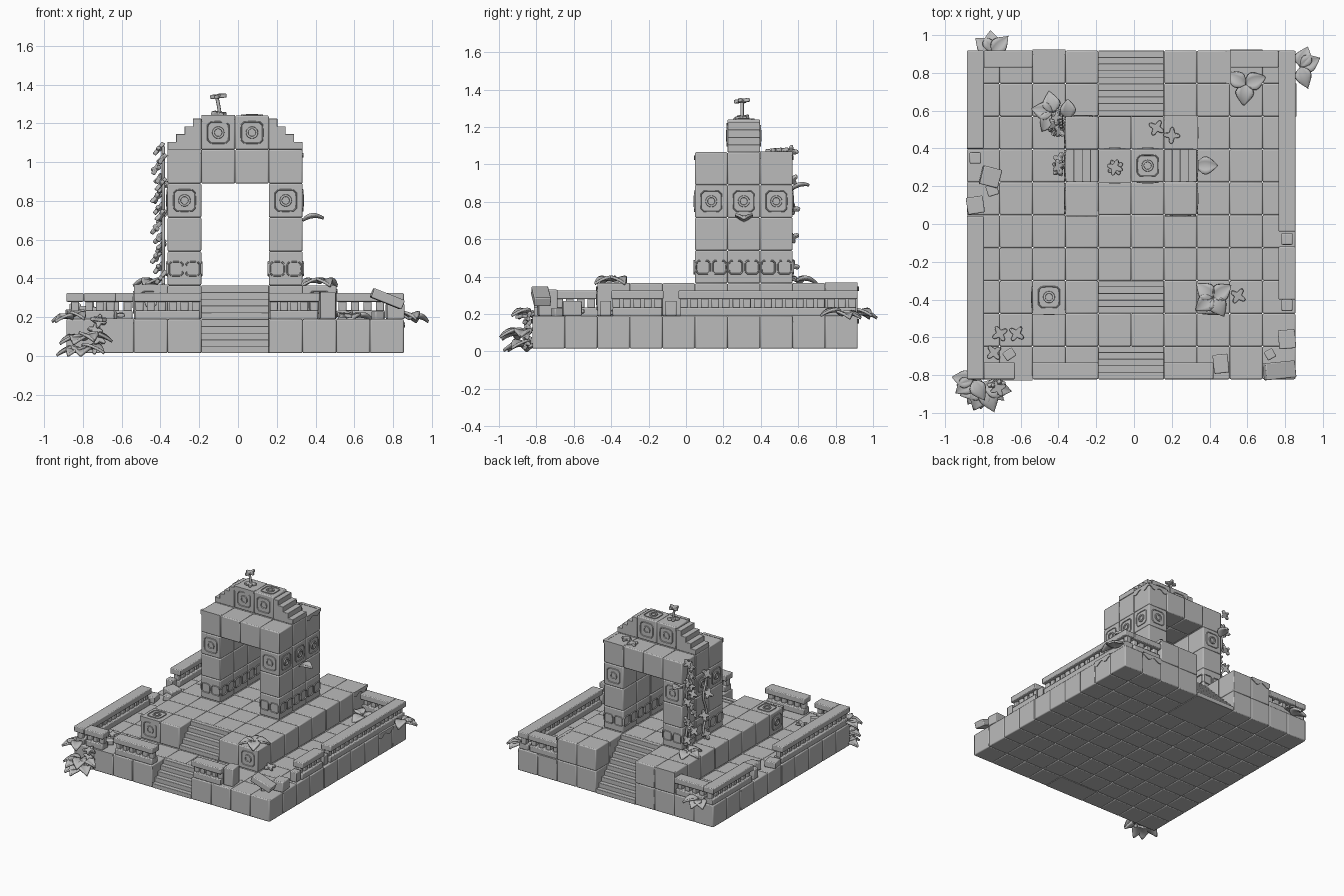
import bpy, bmesh, math, random
from mathutils import Matrix, Vector

random.seed(4)
cube = bpy.data.objects.get("Cube")
if cube:
    bpy.data.objects.remove(cube, do_unlink=True)

stone = bpy.data.materials.new("grey_stone")
stone.use_nodes = True
stone.diffuse_color = (0.5, 0.5, 0.5, 1)
stone.node_tree.nodes["Principled BSDF"].inputs["Base Color"].default_value = (0.5, 0.5, 0.5, 1)

# Block grid: cell (i, j, k) starts at gx(i), gy(j), gz(k)
S = 0.174
gx = lambda i: -0.885 + S * i
gy = lambda j: -0.822 + S * j
gz = lambda k: 0.015 + 0.175 * k


def finish(name, bm, bevel=0, thick=0):
    bmesh.ops.recalc_face_normals(bm, faces=bm.faces)
    me = bpy.data.meshes.new(name)
    bm.to_mesh(me)
    bm.free()
    me.materials.append(stone)
    ob = bpy.data.objects.new(name, me)
    bpy.context.collection.objects.link(ob)
    if thick:
        m = ob.modifiers.new("thickness", 'SOLIDIFY')
        m.thickness = thick
    if bevel:
        m = ob.modifiers.new("bevel", 'BEVEL')
        m.width, m.segments = bevel, 2
    bpy.ops.object.select_all(action='DESELECT')
    ob.select_set(True)
    bpy.context.view_layer.objects.active = ob
    bpy.ops.object.shade_smooth_by_angle(angle=math.radians(35))
    return ob


def box(bm, lo, hi):
    lo, hi = Vector(lo), Vector(hi)
    m = Matrix.Translation((lo + hi) / 2) @ Matrix.Diagonal((*(hi - lo), 1))
    bmesh.ops.create_cube(bm, size=1, matrix=m)


def blocks(name, cells):
    bm = bmesh.new()
    for i, j, k in cells:
        box(bm, (gx(i), gy(j), gz(k)), (gx(i + 1), gy(j + 1), gz(k + 1)))
    return finish(name, bm, 0.007)


def stairs(name, y0, y1, k, n):
    bm = bmesh.new()
    for s in range(n):
        a = y0 + (y1 - y0) * s / n
        box(bm, (gx(4), min(a, y1), gz(k)), (gx(6), max(a, y1), gz(k) + 0.035 * (s + 1)))
    finish(name, bm, 0.003)


def facing(loc, normal):
    up = 'Y'
    return Matrix.Translation(loc) @ Vector(normal).to_track_quat('Z', up).to_matrix().to_4x4()


def ring(bm, m, ro, ri, h, power, n=20):
    # Raised ring; a high power gives a rounded square
    rows = []
    for r, z in ((ro, -0.004), (ro * 0.94, h), (ri * 1.1, h), (ri, -0.004)):
        row = []
        for a in range(n):
            c, s = math.cos(math.tau * a / n), math.sin(math.tau * a / n)
            d = (abs(c) ** power + abs(s) ** power) ** (1 / power)
            row.append(bm.verts.new(m @ Vector((r * c / d, r * s / d, z))))
        rows.append(row)
    for p, q in zip(rows, rows[1:]):
        for a in range(n):
            bm.faces.new((p[a], p[(a + 1) % n], q[(a + 1) % n], q[a]))


# Base, platform and stairs
blocks("base", [(i, j, 0) for i in range(10) for j in range(10)
                if not (i in (4, 5) and j in (0, 8, 9))])
blocks("platform", [(i, j, 1) for i in range(2, 8) for j in range(2, 10)
                    if not (i in (4, 5) and j in (2, 8, 9))])
stairs("lower_front_stairs", gy(0), gy(1), 0, 5)
stairs("upper_front_stairs", gy(2), gy(3), 1, 5)
stairs("back_stairs", gy(10), gy(8), 0, 10)

# Gate
blocks("gate_pillars", [(i, j, k) for i in (3, 6) for j in (5, 6, 7) for k in (2, 3, 4)])
blocks("gate_lintel", [(i, j, 5) for i in range(3, 7) for j in (5, 6, 7)])
blocks("gate_crown", [(i, 6, 6) for i in (4, 5)])
for side, x0, x1 in (("right", gx(3), gx(4)), ("left", gx(7), gx(6))):
    bm = bmesh.new()
    for s in range(4):
        a = x0 + (x1 - x0) * s / 4
        box(bm, (min(a, x1), gy(6), gz(6)), (max(a, x1), gy(7), gz(6) + 0.04 * (s + 1)))
    finish("crown_steps_" + side, bm, 0.003)

# Carved emblems and window frames
bm = bmesh.new()
spots = []
for i in (3, 6):
    spots += [((gx(i + .5), gy(5), gz(4.5)), (0, -1, 0)), ((gx(i + .5), gy(8), gz(4.5)), (0, 1, 0))]
for i in (4, 5):
    spots += [((gx(i + .5), gy(6), gz(6.5)), (0, -1, 0)), ((gx(i + .5), gy(7), gz(6.5)), (0, 1, 0))]
for j in (5, 6, 7):
    spots += [((gx(3), gy(j + .5), gz(4.5)), (-1, 0, 0)), ((gx(7), gy(j + .5), gz(4.5)), (1, 0, 0))]
spots += [((gx(5.5), gy(6.5), gz(7)), (0, 0, 1)), ((gx(2.5), gy(2.5), gz(2)), (0, 0, 1)),
          ((gx(2), gy(2.5), gz(1.5)), (-1, 0, 0)), ((gx(7.5), gy(2), gz(1.5)), (0, -1, 0)),
          ((gx(2.5), gy(2), gz(1.5)), (0, -1, 0))]
for loc, n in spots:
    m = facing(loc, n)
    ring(bm, m, 0.06, 0.05, 0.005, 6)
    ring(bm, m, 0.032, 0.018, 0.008, 2)
finish("carved_emblems", bm)

bm = bmesh.new()
for q in range(2):
    for i in (3, 6):
        x = gx(i + .25 + .5 * q)
        ring(bm, facing((x, gy(5), 0.45), (0, -1, 0)), 0.04, 0.031, 0.007, 5)
        ring(bm, facing((x, gy(8), 0.45), (0, 1, 0)), 0.04, 0.031, 0.007, 5)
    for j in (5, 6, 7):
        for i, d in ((3, -1), (4, 1), (6, -1), (7, 1)):
            ring(bm, facing((gx(i), gy(j + .25 + .5 * q), 0.45), (d, 0, 0)), 0.04, 0.031, 0.007, 5)
finish("window_frames", bm)


# Balustrades
def rail(name, x0, y0, x1, y1):
    bm = bmesh.new()
    box(bm, (x0 + .008, y0 + .008, 0.188), (x1 - .008, y1 - .008, 0.235))
    box(bm, (x0, y0, 0.28), (x1, y1, 0.325))
    along = Vector((x1 - x0, 0, 0)) if x1 - x0 > y1 - y0 else Vector((0, y1 - y0, 0))
    n = max(2, round(along.length / 0.058))
    mid = Vector(((x0 + x1) / 2, (y0 + y1) / 2, 0)) - along / 2
    for s in range(n):
        c = mid + along * (s + .5) / n
        box(bm, (c.x - .02, c.y - .02, 0.23), (c.x + .02, c.y + .02, 0.285))
    finish(name, bm, 0.006)


L, R, F, B, W = gx(0), gx(10), gy(0), gy(10), 0.09
rail("right_rail_front", L, F, L + W, 0.04)
rail("right_rail_back", L, 0.4, L + W, B)
rail("left_rail_front", R - W, -0.40, R, -0.12)
rail("left_rail_back", R - W, -0.04, R, B)
rail("front_rail_corner", L + W, F, -0.63, F + W)
rail("front_rail_right", gx(2), F, gx(4), F + W)
rail("front_rail_left", gx(6), F, 0.42, F + W)
rail("back_rail_right", L + W, B - W, gx(2), B)
rail("back_rail_left", gx(8), B - W, R - W, B)

# Bare posts and fallen stones: centre, size, turn, tilt
bm = bmesh.new()
for loc, size, turn, tilt in (
        ((-0.84, 0.35, 0.23), (.06, .06, .08), 0, 0), ((0.81, -0.08, 0.23), (.06, .06, .08), 0, 0),
        ((0.81, -0.43, 0.23), (.06, .06, .08), 0, 0), ((-0.84, 0.10, 0.215), (.09, .09, .05), .15, 0),
        ((-0.76, 0.25, 0.225), (.10, .10, .06), -.25, .1), ((-0.75, 0.18, 0.21), (.06, .06, .04), .3, 0),
        ((0.77, -0.775, 0.295), (.17, .09, .05), .1, .38), ((0.81, -0.61, 0.23), (.09, .10, .08), .08, 0),
        ((0.72, -0.69, 0.21), (.05, .05, .045), .5, 0), ((-0.66, -0.69, 0.21), (.06, .05, .04), .6, 0),
        ((0.46, -0.74, 0.26), (.08, .10, .14), .1, 0)):
    m = (Matrix.Translation(loc) @ Matrix.Rotation(turn, 4, 'Z') @ Matrix.Rotation(tilt, 4, 'Y')
         @ Matrix.Diagonal((*size, 1)))
    bmesh.ops.create_cube(bm, size=1, matrix=m)
finish("loose_stones", bm, 0.006)


# Moss hanging over block edges
def moss(bm, start, end, normal):
    a, b, n = Vector(start), Vector(end), Vector(normal)
    steps, prev = 16, None
    for s in range(steps + 1):
        t = s / steps
        p = a.lerp(b, t)
        low = p - Vector((0, 0, 0.03 + 0.012 * math.sin(t * 11)))
        cur = [bm.verts.new(v) for v in (p - n * .02 + Vector((0, 0, .003)),
                                         p + n * .006 + Vector((0, 0, .003)), low + n * .006, low - n * .004)]
        if prev:
            for c in range(4):
                d = (c + 1) % 4
                bm.faces.new((prev[c], prev[d], cur[d], cur[c]))
        prev = cur


bm = bmesh.new()
for i, j, k in ((3, 5, 6), (4, 6, 7), (1, 0, 1), (2, 2, 2)):
    moss(bm, (gx(i), gy(j), gz(k)), (gx(i + 1), gy(j), gz(k)), (0, -1, 0))
for i, j, k in ((7, 7, 6), (10, 8, 1), (8, 9, 2)):
    moss(bm, (gx(i), gy(j), gz(k)), (gx(i), gy(j + 1), gz(k)), (1, 0, 0))
for i, j, k in ((6, 8, 6), (2, 10, 2), (8, 10, 1)):
    moss(bm, (gx(i), gy(j), gz(k)), (gx(i + 1), gy(j), gz(k)), (0, 1, 0))
finish("moss_edges", bm)


# Broad drooping leaves
def leaf(bm, loc, heading, length=0.13, rise=0.35, droop=0.5):
    m = Matrix.Translation(loc) @ Matrix.Rotation(math.radians(heading), 4, 'Z')
    prev, n = None, 8
    for s in range(n + 1):
        t = s / n
        w = length * 0.37 * math.sin(math.pi * t ** 0.75) + 0.002
        z = length * (rise * t - droop * t * t)
        cur = [bm.verts.new(m @ Vector((length * t, w * c, z + abs(c) * w * 0.3))) for c in (-1, -.5, 0, .5, 1)]
        if prev:
            for c in range(4):
                bm.faces.new((prev[c], prev[c + 1], cur[c + 1], cur[c]))
        prev = cur


bm = bmesh.new()
for loc, headings in (((0.59, 0.74, 0.205), (20, 150, 265)), ((0.88, 0.83, 0.2), (25, 70, 290)),
                      ((-0.75, 0.91, 0.2), (45, 95, 140)), ((0.42, -0.39, 0.385), (35, 140, 215, 300)),
                      ((-0.43, 0.59, 0.385), (100, 170, 240)), ((-0.85, -0.83, 0.2), (170, 215, 300)),
                      ((-0.79, -0.86, 0.09), (200, 245, 290, 350)), ((-0.80, -0.84, 0.03), (185, 235, 265, 320))):
    for h in headings:
        leaf(bm, loc, h, 0.115 if loc[2] > 0.1 else 0.14)
leaf(bm, (0.33, 0.31, 0.705), 0, 0.115, 0.6, 0.5)
leaf(bm, (-0.35, 0.56, 0.87), 90, 0.1, 0.7, 0.45)
finish("broad_leaves", bm, thick=0.014)


# Small four-lobed sprigs
def sprig(bm, loc, normal, r=0.045):
    m = facing(loc, normal) @ Matrix.Rotation(random.uniform(0, 1.5), 4, 'Z')
    for z in (0, 0.02):
        vs = []
        for a in range(24):
            t = math.tau * a / 24
            rad = r * (0.72 + 0.3 * math.cos(4 * t))
            vs.append(bm.verts.new(m @ Vector((rad * math.cos(t), rad * math.sin(t), z))))
        bm.faces.new(vs)
        if z == 0:
            low = vs
    for a in range(24):
        b = (a + 1) % 24
        bm.faces.new((low[a], low[b], vs[b], vs[a]))


bm = bmesh.new()
for p in ((0.12, 0.51, 1.065), (0.2, 0.47, 1.065), (-0.1, 0.3, 1.33), (-0.1, 0.3, 1.24), (0.55, -0.38, 0.2),
          (-0.71, -0.58, 0.2), (-0.62, -0.58, 0.2), (-0.74, -0.68, 0.2), (-0.72, -0.87, 0.18)):
    sprig(bm, p, (random.uniform(-.15, .15), -.1, 1))
for s in range(14):
    z = 0.40 + 0.051 * s
    sprig(bm, (-0.385 - 0.015 * (s % 3), 0.53 + 0.04 * math.sin(s * 2), z), (-1, .4 * math.sin(s), .8), 0.04)
for s in range(4):
    sprig(bm, (-0.39, 0.31 + 0.03 * math.sin(s * 2), 0.4 + 0.16 * s), (-1, .3 * math.sin(s), .8), 0.045)
for s in range(4):
    sprig(bm, (-0.74 + 0.02 * (s % 2), -0.84, 0.04 + 0.045 * s), (.3, -1, .5), 0.04)
finish("sprigs", bm, 0.004)


# Stems
def stem(name, points):
    cu = bpy.data.curves.new(name, 'CURVE')
    cu.dimensions, cu.bevel_depth, cu.bevel_resolution = '3D', 0.009, 2
    sp = cu.splines.new('POLY')
    sp.points.add(len(points) - 1)
    for pt, p in zip(sp.points, points):
        pt.co = (*p, 1)
    cu.materials.append(stone)
    bpy.context.collection.objects.link(bpy.data.objects.new(name, cu))


stem("crown_stem", [(-0.09, 0.3, 1.23), (-0.1, 0.3, 1.29), (-0.11, 0.3, 1.34)])
for name, y, top in (("back_vine", 0.53, 1.08), ("middle_vine", 0.31, 0.9)):
    stem(name, [(-0.385, y + 0.02 * math.sin(t), 0.37 + (top - 0.37) * t / 12) for t in range(13)])
